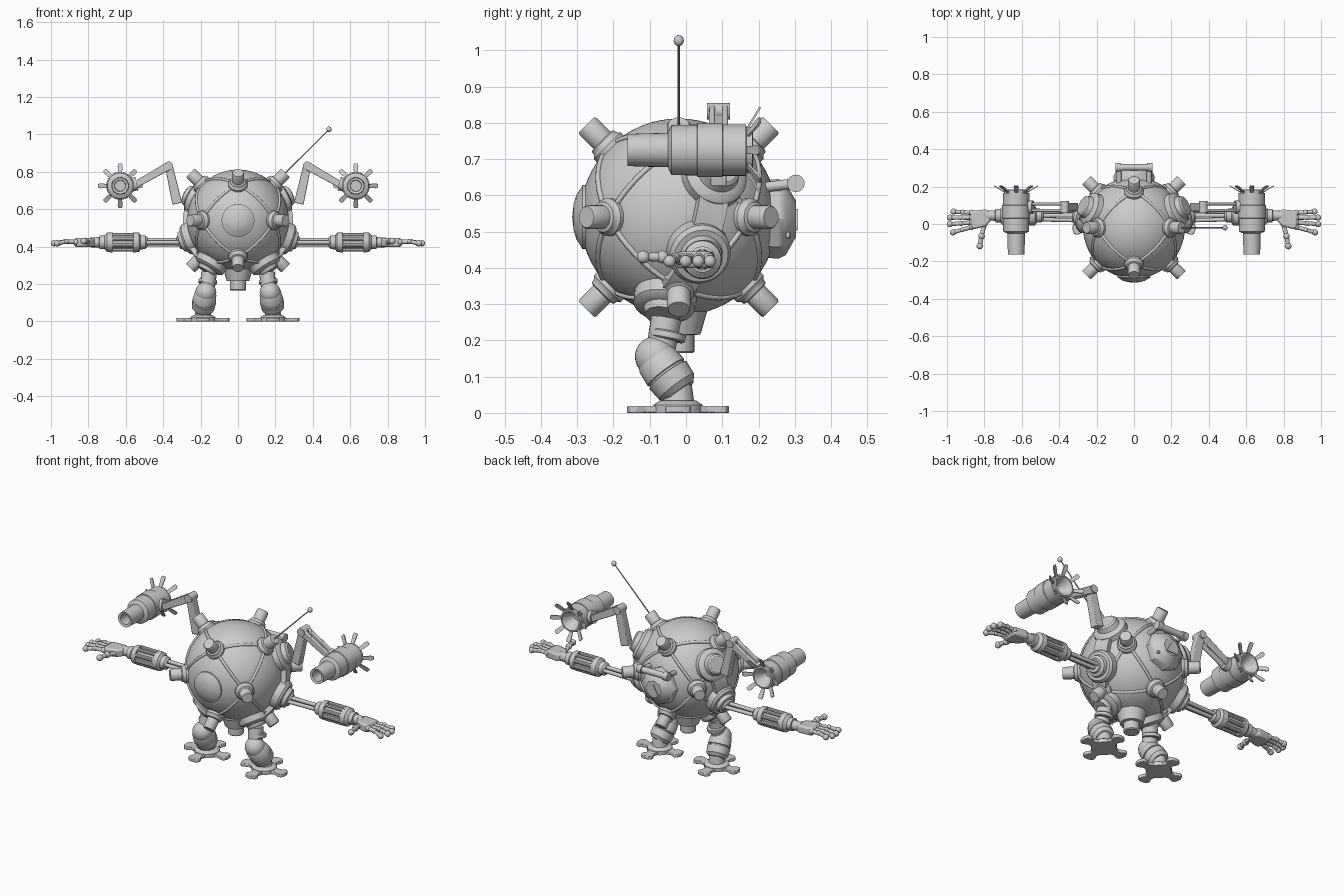
import bpy, bmesh, math
from mathutils import Vector, Matrix

if "Cube" in bpy.data.objects:
    bpy.data.objects.remove(bpy.data.objects["Cube"])

grey = bpy.data.materials.new("plain grey")
grey.use_nodes = True
grey.diffuse_color = (0.6, 0.6, 0.6, 1)
grey.node_tree.nodes["Principled BSDF"].inputs["Base Color"].default_value = (0.6, 0.6, 0.6, 1)

CENTRE = Vector((0, -0.02, 0.54))
R = 0.272


def finish(name, bm, mirror=False, bevel=0):
    bmesh.ops.recalc_face_normals(bm, faces=bm.faces)
    mesh = bpy.data.meshes.new(name)
    bm.to_mesh(mesh)
    bm.free()
    mesh.materials.append(grey)
    mesh.shade_smooth()
    mesh.set_sharp_from_angle(angle=math.radians(35))
    ob = bpy.data.objects.new(name, mesh)
    bpy.context.scene.collection.objects.link(ob)
    if bevel:
        mod = ob.modifiers.new("Bevel", "BEVEL")
        mod.width, mod.segments = bevel, 2
    if mirror:
        ob.modifiers.new("Mirror", "MIRROR")
    return ob


def turned(name, start, axis, profile, mirror=False, sides=24):
    """Revolve (distance, radius) pairs around an axis from start."""
    bm = bmesh.new()
    turn = Vector(axis).to_track_quat('Z', 'Y').to_matrix()
    rings = []
    for d, r in profile:
        rings.append([bm.verts.new(Vector(start) + turn @ Vector(
            (r * math.cos(k * math.tau / sides), r * math.sin(k * math.tau / sides), d)))
            for k in range(sides)])
    for a, b in zip(rings, rings[1:]):
        for k in range(sides):
            n = (k + 1) % sides
            bm.faces.new((a[k], a[n], b[n], b[k]))
    bm.faces.new(rings[0])
    bm.faces.new(rings[-1])
    return finish(name, bm, mirror)


def rod(name, a, b, r, r2=None, mirror=False, sides=16):
    axis = Vector(b) - Vector(a)
    return turned(name, a, axis, [(0, r), (axis.length, r if r2 is None else r2)], mirror, sides)


def ball(name, c, r, mirror=False, scale=(1, 1, 1), segs=20):
    bm = bmesh.new()
    bmesh.ops.create_uvsphere(bm, u_segments=segs, v_segments=segs // 2, radius=r)
    bmesh.ops.transform(bm, matrix=Matrix.Translation(c) @ Matrix.Diagonal((*scale, 1)), verts=bm.verts)
    return finish(name, bm, mirror)


def plate(name, points, thick, matrix, mirror=False, bevel=0):
    bm = bmesh.new()
    low = [bm.verts.new((x, y, 0)) for x, y in points]
    face = bm.faces.new(low)
    out = bmesh.ops.extrude_face_region(bm, geom=[face])
    bmesh.ops.translate(bm, vec=(0, 0, thick), verts=[v for v in out["geom"] if isinstance(v, bmesh.types.BMVert)])
    bmesh.ops.transform(bm, matrix=matrix, verts=bm.verts)
    return finish(name, bm, mirror, bevel)


def bar(name, a, b, width, depth, mirror=True):
    """Rectangular link between two points, depth along y."""
    a, b = Vector(a), Vector(b)
    u = (b - a).normalized()
    v = Vector((0, 1, 0))
    m = Matrix((u, u.cross(v), v)).transposed().to_4x4()
    m.translation = a - v * depth / 2
    n, w = (b - a).length, width / 2
    return plate(name, [(0, -w), (n, -w * .8), (n, w * .8), (0, w)], depth, m, mirror, .004)


# Round hull with seam ribs and studs
ball("hull", CENTRE, R, segs=64)
for i, (x, y) in enumerate([(1, 1), (1, -1), (-1, 1), (-1, -1)]):
    bpy.ops.mesh.primitive_torus_add(major_segments=72, minor_segments=8, major_radius=R, minor_radius=.008,
                                     location=CENTRE, rotation=Vector((x, y, 1)).to_track_quat('Z', 'Y').to_euler())
    rib = bpy.context.object
    rib.name = "seam_rib"
    rib.data.materials.append(grey)
    rib.data.shade_smooth()
STUD = [(.25, .052), (.279, .052), (.287, .044), (.297, .042), (.3, .033), (.354, .033), (.36, .029)]
for a in (1, -1):
    for b in (1, -1):
        for d in ((a, b, 0), (a, 0, b), (0, a, b)):
            turned("hull_stud", CENTRE, d, STUD)

# Front porthole and antenna
turned("porthole", CENTRE, (0, -1, 0), [(.24, .088), (.266, .088), (.27, .08), (.283, .06), (.29, .035), (.294, 0.001)], sides=32)
rod("antenna_mast", (.21, -.02, .75), (.485, -.02, 1.025), .004, .003, sides=8)
ball("antenna_tip", (.487, -.02, 1.027), .014, scale=(1, 1, 1.1))

# Back hatch, warning triangle, bolts and handle
turned("back_hatch", (0, .2, .535), (0, 1, 0), [(0, .105), (.055, .11), (.075, .1), (.1, .055), (.104, .05)], sides=8)
back = Matrix.Translation((0, .302, .525)) @ Matrix.Rotation(math.radians(90), 4, 'X') @ Matrix.Rotation(math.pi, 4, 'Y')
plate("warning_triangle", [(-.034, -.022), (.034, -.022), (0, .038)], .007, back)
for x in (-.07, .07):
    turned("hatch_bolt", (x, .26, .49), (0, 1, 0), [(0, .009), (.025, .009), (.028, .006)], sides=12)
turned("back_handle", (-.1, .303, .633), (1, 0, 0),
       [(0, .024), (.03, .024), (.031, .018), (.169, .018), (.17, .024), (.2, .024)])
rod("handle_bracket", (.08, .2, .62), (.08, .3, .633), .014, mirror=True)

# Shoulder mounts, arm sockets and the strap down to the hips
upper_dir = Vector((.23, .1, .115)).normalized()
socket_dir = Vector((.25, .055, -.095)).normalized()
hip_dir = Vector((.15, -.04, -.24)).normalized()
turned("shoulder_mount", CENTRE, upper_dir,
       [(.24, .092), (.285, .09), (.295, .08), (.3, .062), (.325, .055), (.332, .045)], True, 32)
turned("arm_socket", CENTRE, socket_dir,
       [(.24, .088), (.295, .086), (.308, .076), (.309, .06), (.33, .055), (.335, .04), (.345, .035)], True, 32)
bm = bmesh.new()
dirs = [upper_dir.slerp(socket_dir, k / 8) for k in range(8)] + [socket_dir.slerp(hip_dir, k / 10) for k in range(11)]
loops = []
for k, d in enumerate(dirs):
    t = dirs[min(k + 1, len(dirs) - 1)] - dirs[max(k - 1, 0)]
    side = d.cross(t).normalized() * .042
    loops.append([bm.verts.new(CENTRE + d * r + side * s) for r, s in ((.26, -1), (.296, -1), (.296, 1), (.26, 1))])
for a, b in zip(loops, loops[1:]):
    for k in range(4):
        bm.faces.new((a[k], a[(k + 1) % 4], b[(k + 1) % 4], b[k]))
bm.faces.new(loops[0])
bm.faces.new(loops[-1])
finish("side_strap", bm, True)

# Cannon arms
elbow, wrist = Vector((.37, .09, .832)), Vector((.55, .09, .73))
bar("cannon_upper_arm", (.325, .09, .63), elbow, .052, .044)
for y in (.072, .108):
    bar("cannon_forearm", elbow + Vector((0, y - .09, 0)), wrist + Vector((0, y - .09, 0)), .044, .016)
rod("cannon_elbow", (.37, .058, .832), (.37, .122, .832), .023, mirror=True, sides=20)
rod("cannon_wrist", (.54, .09, .737), (.59, .09, .725), .036, mirror=True)

# Cannons with hollow muzzle and flared rear fins
AXIS = Vector((.63, 0, .725))
turned("cannon", AXIS, (0, 1, 0),
       [(-.06, .028), (-.158, .03), (-.162, .044), (-.11, .046), (-.05, .047), (-.045, .06), (-.04, .069), (.03, .07),
        (.032, .075), (.1, .075), (.102, .071), (.165, .071), (.167, .064), (.183, .064), (.185, .055), (.12, .02)], True, 32)
for k in range(8):
    a = k * math.tau / 8
    out = Vector((math.cos(a), 0, math.sin(a)))
    u = (out * .05 + Vector((0, .03, 0))).normalized()
    v = out.cross(Vector((0, 1, 0)))
    m = Matrix((u, v, u.cross(v))).transposed().to_4x4()
    m.translation = AXIS + out * .058 + Vector((0, .172, 0))
    plate("cannon_fin", [(0, -.009), (.055, -.013), (.068, -.009), (.068, .009), (.055, .013), (0, .009)], .006, m, True)

# Lower arms: cables, caged forearm, hand
ARM_Y, ARM_Z = .045, .423
for dy, dz in ((-.02, 0), (.02, 0), (0, .013), (0, -.012)):
    rod("arm_cable", (.28, ARM_Y + dy * 1.3, ARM_Z + dz), (.52, ARM_Y + dy, ARM_Z + dz), .011, mirror=True, sides=12)
turned("forearm", (0, ARM_Y, ARM_Z), (1, 0, 0),
       [(.485, .026), (.495, .036), (.52, .038), (.53, .052), (.56, .054), (.562, .041), (.67, .041), (.672, .054),
        (.7, .052), (.715, .036), (.74, .036), (.742, .028), (.79, .026)], True, 28)
for k in range(8):
    a = (k + .5) * math.tau / 8
    y, z = ARM_Y + .043 * math.cos(a), ARM_Z + .043 * math.sin(a)
    rod("forearm_rail", (.55, y, z), (.68, y, z), .011, mirror=True, sides=10)
palm = Matrix.Translation((0, 0, ARM_Z - .024))
plate("palm", [(.765, .02), (.79, -.012), (.855, -.028), (.872, -.018), (.875, .07), (.79, .078), (.765, .06)],
      .046, palm, True, .01)
for y0, tip in ((.06, (.965, .066)), (.034, (.984, .034)), (.008, (.984, -.001)), (-.016, (.968, -.045))):
    a, b = Vector((.868, y0, .425)), Vector((*tip, .418))
    mid = a.lerp(b, .5) + Vector((0, 0, .006))
    rod("finger_base", a, mid, .012, .011, True, 12)
    rod("finger_end", mid, b, .01, .012, True, 12)
    for p, r in ((a, .017), (mid, .014), (b, .017)):
        ball("finger_joint", p, r, True, segs=14)
thumb = [Vector((.8, -.005, .42)), Vector((.815, -.065, .43)), Vector((.825, -.118, .43))]
for a, b in zip(thumb, thumb[1:]):
    rod("thumb", a, b, .013, .011, True, 12)
    ball("thumb_joint", b, .018, True, segs=14)

# Pelvis plug, hips and legs
turned("pelvis_plug", (0, -.02, .165), (0, 0, 1), [(0, .038), (.005, .043), (.05, .043), (.051, .06), (.12, .08)])
turned("hip_collar", CENTRE, hip_dir, [(.24, .088), (.292, .085), (.302, .072), (.305, .055), (.325, .048)], True, 28)
rod("thigh", (.155, -.055, .26), (.165, -.07, .17), .042, .04, True, 20)
turned("knee_ring", (.162, -.05, .215), (.08, -.2, -1), [(-.01, .045), (-.006, .05), (.01, .05), (.014, .045)], True)
ball("knee", (.172, -.085, .155), .056, True, segs=28)
turned("shin", (.172, -.088, .155), (.018, .075, -.1),
       [(0, .05), (.01, .058), (.055, .063), (.057, .058), (.062, .058), (.064, .064), (.105, .06), (.122, .045)], True, 28)
rod("ankle", (.187, -.02, .08), (.187, -.022, .02), .036, .046, True, 20)

# Flat four-toed feet
turned("foot_hub", (.187, -.022, 0), (0, 0, 1), [(0, .068), (.022, .068), (.034, .05)], True, 28)
TOE = [(.04, -.036), (.085, -.022), (.115, -.036), (.132, -.032), (.141, -.012)]
TOE += [(x, -y) for x, y in reversed(TOE)]
for k in range(4):
    m = Matrix.Translation((.187, -.022, 0)) @ Matrix.Rotation(k * math.pi / 2, 4, 'Z')
    plate("toe", TOE, .019, m, True, .003)
